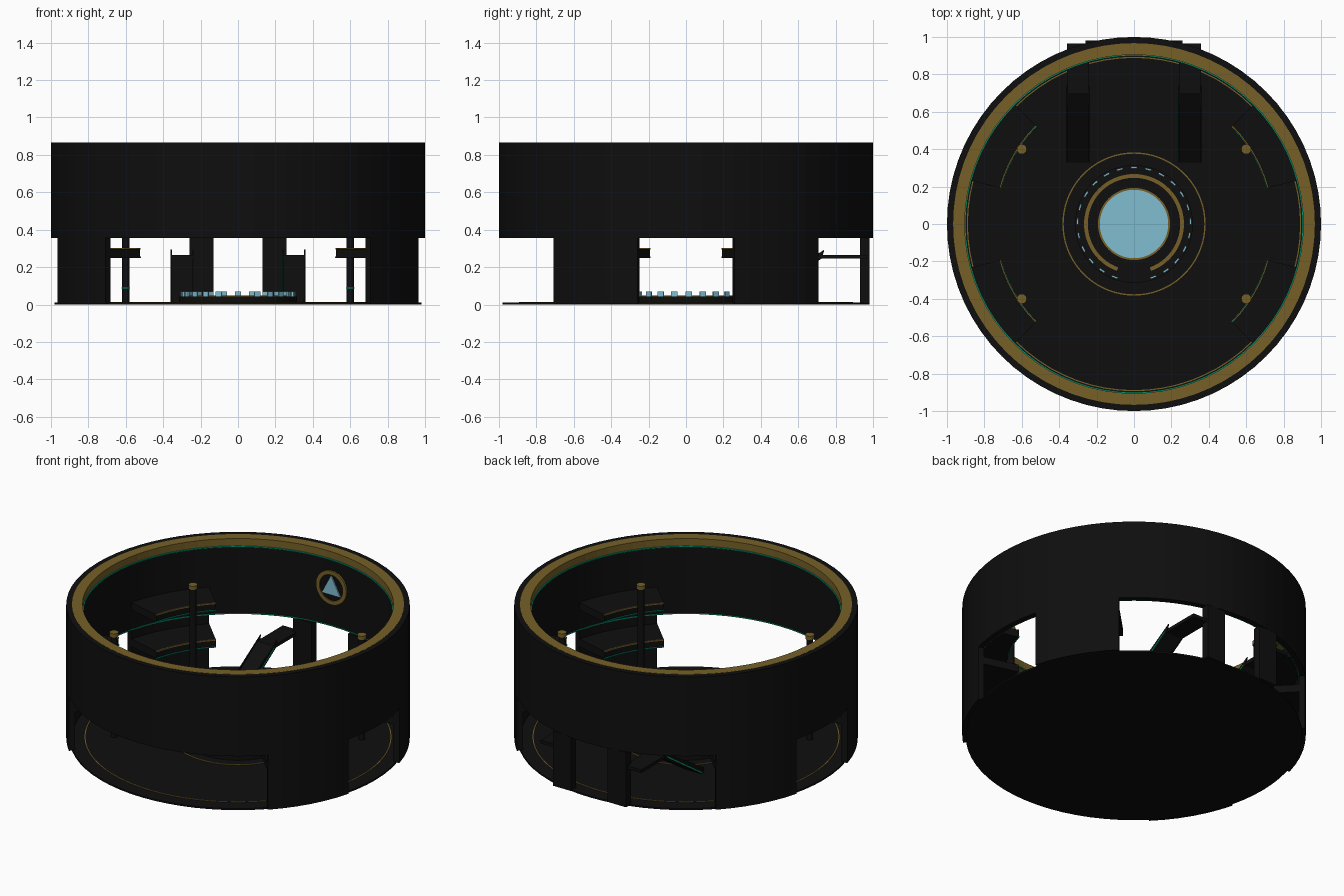
import bpy, bmesh, math
from mathutils import Matrix

if "Cube" in bpy.data.objects:
    bpy.data.objects.remove(bpy.data.objects["Cube"])


def material(name, rgb):
    m = bpy.data.materials.new(name)
    m.diffuse_color = (*rgb, 1)
    m.use_nodes = True
    m.node_tree.nodes["Principled BSDF"].inputs["Base Color"].default_value = m.diffuse_color
    return m


BLACK = material("charcoal black", (0.0045, 0.0045, 0.0047))
GOLD = material("dull gold", (0.18, 0.117, 0.02))
BLUE = material("pale blue", (0.22, 0.51, 0.64))
TEAL = material("teal light", (0.0, 0.32, 0.18))


def finish(name, bm, mat):
    bmesh.ops.recalc_face_normals(bm, faces=bm.faces)
    me = bpy.data.meshes.new(name)
    bm.to_mesh(me)
    bm.free()
    me.materials.append(mat)
    ob = bpy.data.objects.new(name, me)
    bpy.context.collection.objects.link(ob)
    return ob


def ring(name, r0, r1, z0, z1, mat, a0=0, a1=360, step=5.0):
    """Rectangular section swept about z from a0 to a1 degrees."""
    bm = bmesh.new()
    full = a1 - a0 >= 360
    n = max(2, round((a1 - a0) / step))
    rows = []
    for i in range(n if full else n + 1):
        a = math.radians(a0 + (a1 - a0) * i / n)
        c, s = math.cos(a), math.sin(a)
        rows.append([bm.verts.new((r * c, r * s, z))
                     for r, z in ((r0, z0), (r1, z0), (r1, z1), (r0, z1))])
    for i in range(n):
        p, q = rows[i], rows[(i + 1) % len(rows)]
        for k in range(4):
            m = (k + 1) % 4
            bm.faces.new((p[k], p[m], q[m], q[k]))
    if not full:
        bm.faces.new(rows[0])
        bm.faces.new(rows[-1][::-1])
    return finish(name, bm, mat)


def disc(name, r, z0, z1, mat, x=0, y=0, seg=72):
    bm = bmesh.new()
    bmesh.ops.create_cone(bm, cap_ends=True, segments=seg, radius1=r, radius2=r,
                          depth=z1 - z0,
                          matrix=Matrix.Translation((x, y, (z0 + z1) / 2)))
    return finish(name, bm, mat)


def prism(name, pts, lo, hi, mat, axis):
    """Extrude a flat outline along x (points are y, z) or y (points are x, z)."""
    bm = bmesh.new()
    ends = []
    for d in (lo, hi):
        ends.append([bm.verts.new((d, u, v) if axis == "x" else (u, d, v))
                     for u, v in pts])
    a, b = ends
    bm.faces.new(a)
    bm.faces.new(b[::-1])
    for i in range(len(pts)):
        j = (i + 1) % len(pts)
        bm.faces.new((a[i], a[j], b[j], b[i]))
    return finish(name, bm, mat)


def box(name, x0, x1, y0, y1, z0, z1, mat):
    return prism(name, [(x0, z0), (x1, z0), (x1, z1), (x0, z1)], y0, y1, mat, "y")


# Floor and its inlaid rings
disc("floor", 0.98, 0, 0.01, BLACK)
ring("floor_outer_line", 0.888, 0.894, 0.009, 0.013, GOLD)
ring("floor_inner_line", 0.376, 0.383, 0.009, 0.013, GOLD)

# Upper drum with gold rim and light strips
ring("drum", 0.965, 1.0, 0.355, 0.865, BLACK)
ring("rim", 0.905, 0.967, 0.82, 0.866, GOLD)
ring("rim_light", 0.899, 0.907, 0.812, 0.82, TEAL)
ring("drum_lower_light", 0.961, 0.966, 0.355, 0.361, TEAL)

# Four wall sections, each with two balconies
for k, a0 in enumerate((15, 135, 195, 315)):
    a1 = a0 + 30
    ring(f"wall_{k}", 0.965, 1.0, 0.005, 0.356, BLACK, a0, a1)
    for lvl, z in (("lower", 0.25), ("upper", 0.485)):
        ring(f"{lvl}_balcony_{k}", 0.74, 0.967, z, z + 0.048, BLACK, a0, a1)
        ring(f"{lvl}_balcony_trim_{k}", 0.738, 0.744, z + 0.043, z + 0.051, GOLD, a0, a1)
        ring(f"{lvl}_balcony_light_{k}", 0.735, 0.741, z, z + 0.006, TEAL, a0, a1)

# Central dais: step, open gold ring, glowing disc and small light panels
ring("dais", 0.0001, 0.315, 0.008, 0.043, BLACK)
ring("dais_ring", 0.247, 0.267, 0.04, 0.048, GOLD, -70, 250)
ring("disc_rim", 0.183, 0.193, 0.04, 0.048, GOLD)
disc("glow_disc", 0.185, 0.04, 0.046, BLUE)
for i in range(23):
    a = -70 + 320 * i / 22
    ring(f"light_panel_{i}", 0.297, 0.307, 0.043, 0.07, BLUE, a - 3.2, a + 3.2)

# Four posts with caps
for sx in (-1, 1):
    for sy in (-1, 1):
        x, y = 0.6 * sx, 0.4 * sy
        disc("post", 0.02, 0.01, 0.66, BLACK, x, y, 16)
        disc("post_cap", 0.027, 0.655, 0.68, GOLD, x, y, 16)
        disc("post_light", 0.0225, 0.085, 0.092, TEAL, x, y, 16)

# Back gate pillars, ramps and walkways, mirrored left and right
ramp = [(0.33, 0.01), (0.36, 0.01), (0.72, 0.245), (0.70, 0.265)]
rail = [(0.33, 0.012), (0.36, 0.01), (0.725, 0.245), (0.74, 0.293), (0.33, 0.04)]
strip = [(0.35, 0.016), (0.355, 0.012), (0.71, 0.25), (0.705, 0.256)]


def mirrored(fn, name, a, b, *args):
    for side, s in (("left", -1), ("right", 1)):
        lo, hi = sorted((s * a, s * b))
        yield fn, f"{side}_{name}", lo, hi, args


for fn, nm, lo, hi, args in mirrored(box, "gate_pillar", 0.13, 0.26, 0.93, 0.98, 0.005, 0.356, BLACK):
    fn(nm, lo, hi, *args)
for fn, nm, lo, hi, args in mirrored(box, "walkway", 0.24, 0.357, 0.70, 0.965, 0.245, 0.266, BLACK):
    fn(nm, lo, hi, *args)
for part, pts, a, b, mat in (("ramp", ramp, 0.24, 0.357, BLACK),
                             ("ramp_outer_rail", rail, 0.354, 0.36, BLACK),
                             ("ramp_inner_rail", rail, 0.238, 0.244, BLACK),
                             ("ramp_outer_light", strip, 0.359, 0.362, TEAL),
                             ("ramp_inner_light", strip, 0.236, 0.239, TEAL)):
    for _, nm, lo, hi, _a in mirrored(None, part, a, b):
        prism(nm, pts, lo, hi, mat, "x")

# Wall emblem: gold ring around a triangle, on the inner back wall
emblem = ring("emblem_ring", 0.083, 0.108, -0.006, 0.006, GOLD, step=10)
emblem.matrix_world = Matrix.Translation((0, 0.95, 0.61)) @ Matrix.Rotation(math.pi / 2, 4, "X")
disc_back = disc("emblem_back", 0.09, -0.004, 0.004, BLACK, seg=36)
disc_back.matrix_world = Matrix.Translation((0, 0.955, 0.61)) @ Matrix.Rotation(math.pi / 2, 4, "X")
prism("emblem_triangle", [(-0.066, 0.565), (0.066, 0.565), (0, 0.69)], 0.943, 0.951, BLUE, "y")
